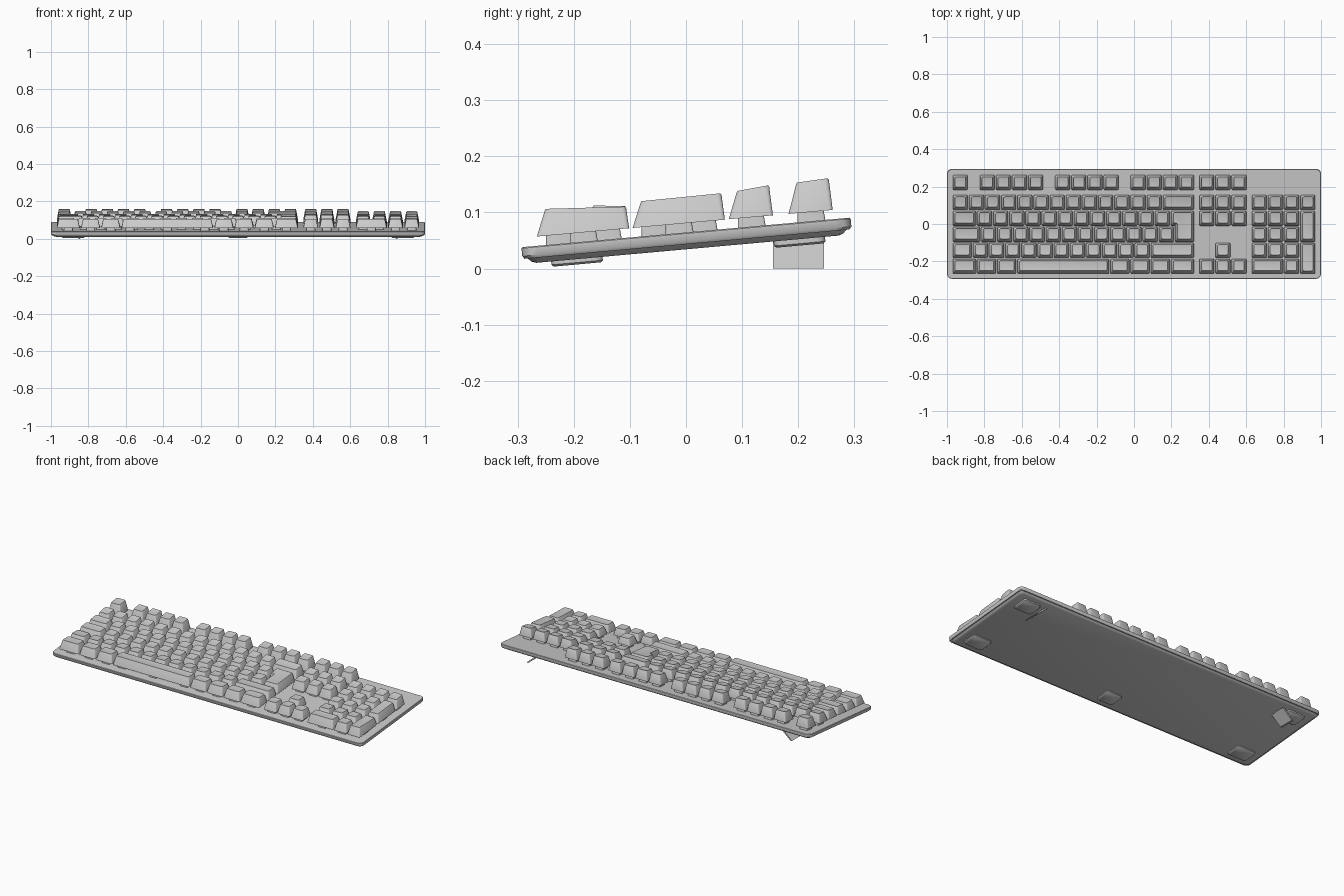
import bpy, bmesh, math
from mathutils import Vector

if "Cube" in bpy.data.objects:
    bpy.data.objects.remove(bpy.data.objects["Cube"])

TILT = math.atan(0.09)
ORIGIN = (0, 0, 0.0645)      # centre of the case's top surface
U, V = 0.0864, 0.0860        # key pitch across and along
LEFT = -0.972


def outline(pts, inset, r, seg=3):
    """Right-angled polygon, inset and with rounded corners."""
    P = [Vector(p) for p in pts]
    n = len(P)
    moved = []
    for i in range(n):
        a = (P[i] - P[i - 1]).normalized()
        b = (P[(i + 1) % n] - P[i]).normalized()
        moved.append(P[i] + inset * (Vector((-a.y, a.x)) + Vector((-b.y, b.x))))
    out = []
    for i in range(n):
        c = moved[i]
        a = c + (moved[i - 1] - c).normalized() * r
        b = c + (moved[(i + 1) % n] - c).normalized() * r
        o = a + b - c
        for k in range(seg + 1):
            t = math.pi / 2 * k / seg
            out.append(o + (a - o) * math.cos(t) + (b - o) * math.sin(t))
    return out


def rect(cx, cy, w, d):
    return [(cx - w / 2, cy - d / 2), (cx + w / 2, cy - d / 2),
            (cx + w / 2, cy + d / 2), (cx - w / 2, cy + d / 2)]


def loft(bm, rings):
    """Skin a stack of equal-length rings and close both ends."""
    vs = [[bm.verts.new(p) for p in ring] for ring in rings]
    n = len(vs[0])
    for lo, hi in zip(vs, vs[1:]):
        for i in range(n):
            j = (i + 1) % n
            bm.faces.new((lo[i], lo[j], hi[j], hi[i]))
    bm.faces.new(vs[0][::-1])
    bm.faces.new(vs[-1])


def stack(bm, pts, layers):
    """layers: (inset, corner radius, z) from the bottom up."""
    loft(bm, [[(p.x, p.y, z) for p in outline(pts, i, r)] for i, r, z in layers])


def finish(bm, name, tilted=True):
    bmesh.ops.recalc_face_normals(bm, faces=bm.faces)
    me = bpy.data.meshes.new(name)
    bm.to_mesh(me)
    bm.free()
    ob = bpy.data.objects.new(name, me)
    bpy.context.collection.objects.link(ob)
    if tilted:
        ob.location = ORIGIN
        ob.rotation_euler.x = TILT
    bpy.ops.object.select_all(action='DESELECT')
    ob.select_set(True)
    bpy.context.view_layer.objects.active = ob
    bpy.ops.object.shade_smooth_by_angle(angle=math.radians(40))
    return ob


def keycap(bm, pts, front, back):
    """Tapered cap whose top slopes from height front to height back."""
    ys = [p[1] for p in pts]
    y0, y1 = min(ys), max(ys)

    def ring(inset, r, shift, drop):
        return [(p.x, p.y + shift,
                 front + (back - front) * (p.y - y0) / (y1 - y0) - drop)
                for p in outline(pts, inset, r)]
    base = [(p.x, p.y, 0.0165) for p in outline(pts, 0.0035, 0.006)]
    loft(bm, [base, ring(0.0135, 0.008, 0.008, 0.003),
              ring(0.0155, 0.008, 0.008, 0.0), ring(0.021, 0.006, 0.008, 0.0012)])


def switch(bm, x, y):
    stack(bm, rect(x, y, 0.05, 0.05), [(0, 0.004, -0.002), (0.002, 0.004, 0.02)])


# Rows: centre y, top height at front and back of the cap
ROWS = {'function': (0.2245, 0.0700, 0.0742), 'number': (0.1175, 0.0640, 0.0718),
        'upper': (0.0315, 0.0618, 0.0645), 'home': (-0.0545, 0.0620, 0.0610),
        'lower': (-0.1400, 0.0640, 0.0550), 'bottom': (-0.2255, 0.0652, 0.0590)}
NAV, PAD = 15.25, 18.5


def run(start, *widths):
    keys = []
    for w in widths:
        keys.append((start, w))
        start += w
    return keys


ones = lambda n: [1] * n
KEYS = {
    'function': run(0, 1) + run(5 / 3, *ones(4)) + run(19 / 3, *ones(4))
    + run(11, *ones(4)) + run(NAV, 1, 1, 1),
    'number': run(0, *ones(13), 2) + run(NAV, 1, 1, 1) + run(PAD, *ones(4)),
    'upper': run(0, 1.5, *ones(12)) + run(NAV, 1, 1, 1) + run(PAD, 1, 1, 1),
    'home': run(0, 1.75, *ones(12)) + run(PAD, 1, 1, 1),
    'lower': run(0, 1.25, *ones(11), 2.75) + run(NAV + 1, 1) + run(PAD, 1, 1, 1),
    'bottom': run(0, 1.5, 1.25, 1.25, 5.75, 1.25, 1.25, 1.25, 1.5)
    + run(NAV, 1, 1, 1) + run(PAD, 2, 1),
}

# Keycaps row by row, with a switch under each
switches = bmesh.new()
for row, keys in KEYS.items():
    y, front, back = ROWS[row]
    bm = bmesh.new()
    for start, w in keys:
        x = LEFT + (start + w / 2) * U
        keycap(bm, rect(x, y, w * U, V), front, back)
        offsets = (-0.2, 0, 0.2) if w > 5 else (0,)
        for o in offsets:
            switch(switches, x + o, y)
    finish(bm, row + '_row_keycaps')

# Double-height number pad keys
bm = bmesh.new()
x = LEFT + (PAD + 3.5) * U
for y, front, back in ((-0.0115, 0.0625, 0.0640), (-0.1828, 0.0652, 0.0545)):
    keycap(bm, rect(x, y, U, 2 * V), front, back)
    switch(switches, x, y)
finish(bm, 'tall_pad_keycaps')

# L-shaped return key
bm = bmesh.new()
xa, xb, xc = (LEFT + k * U for k in (13.5, 13.75, 15))
ym = -0.0115
keycap(bm, [(xb, ym - V), (xc, ym - V), (xc, ym + V), (xa, ym + V), (xa, ym), (xb, ym)],
       0.0625, 0.0640)
switch(switches, (xb + xc) / 2, ym)
finish(bm, 'return_keycap')
finish(switches, 'switches')

# Case: top plate and recessed bottom tray
bm = bmesh.new()
stack(bm, rect(0, 0, 2, 0.589), [(0.004, 0.024, -0.021), (0, 0.026, -0.016),
                                 (0, 0.026, -0.002), (0.002, 0.025, 0)])
finish(bm, 'case_top')
bm = bmesh.new()
stack(bm, rect(0, 0, 1.985, 0.574), [(0.016, 0.022, -0.030), (0.008, 0.022, -0.027),
                                     (0, 0.024, -0.019)])
finish(bm, 'case_bottom')

# Rubber pads under the front edge and the rear corners
bm = bmesh.new()
for x in (-0.88, 0, 0.88):
    stack(bm, rect(x, -0.198, 0.12 if x else 0.10, 0.092),
          [(0.004, 0.012, -0.0395), (0, 0.014, -0.036), (0, 0.014, -0.029)])
for x in (-0.88, 0.88):
    stack(bm, rect(x, 0.2, 0.11, 0.092),
          [(0.004, 0.012, -0.0415), (0, 0.014, -0.038), (0, 0.014, -0.029)])
finish(bm, 'rubber_pads')

# Flip-out feet, hinged inboard and splayed outward
for side, name in ((1, 'right_flip_foot'), (-1, 'left_flip_foot')):
    bm = bmesh.new()
    prof = [(0.785, 0.052), (0.845, 0.0), (0.855, 0.0), (0.799, 0.052)]
    loft(bm, [[(side * px, y, z) for px, z in prof] for y in (0.155, 0.246)])
    finish(bm, name, tilted=False)
